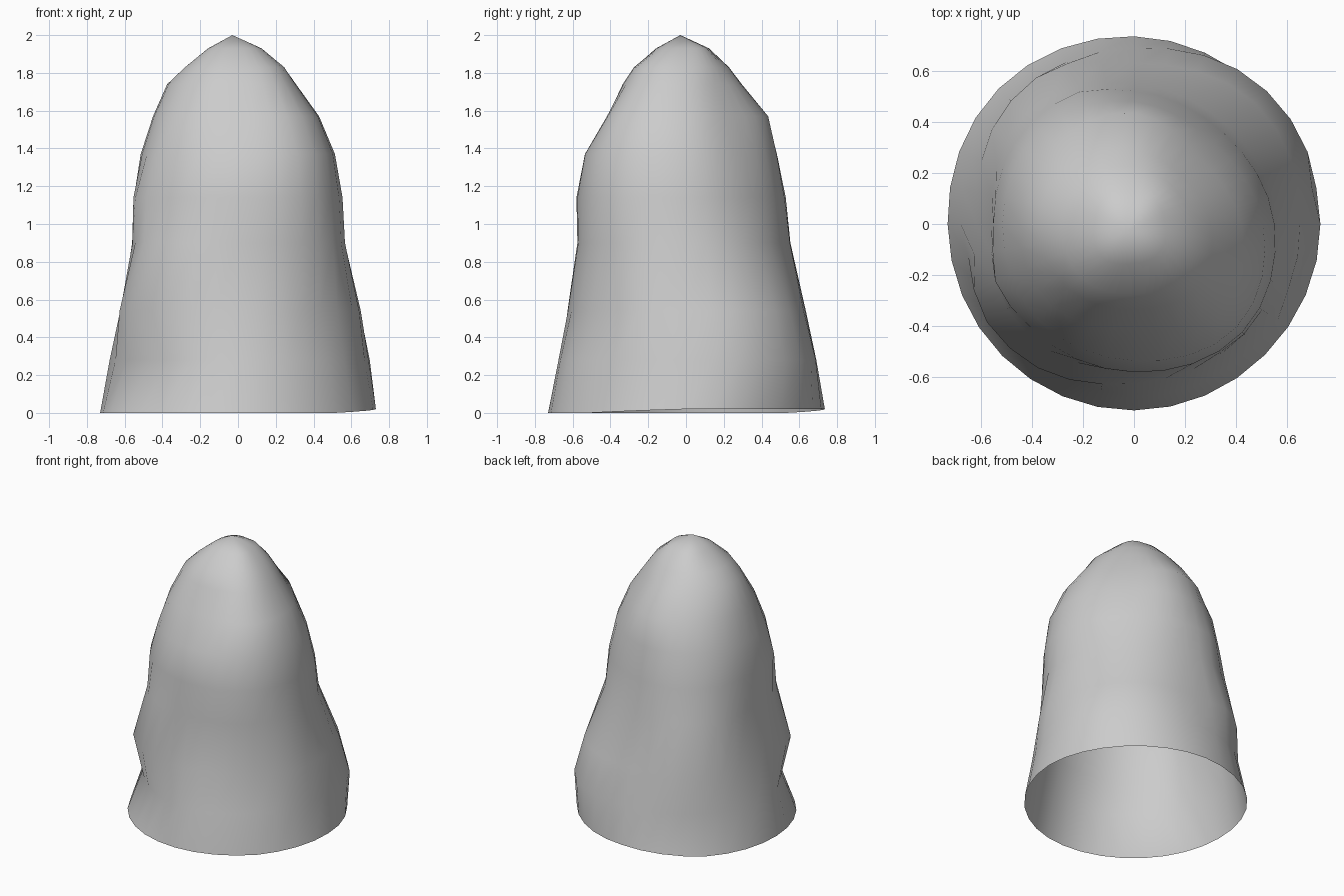
import bpy, bmesh, math

if "Cube" in bpy.data.objects:
    bpy.data.objects.remove(bpy.data.objects["Cube"])

SEGMENTS = 32
# Height of each ring, then its radius at 0, 45, 90 ... 315 degrees
RINGS = [
    (0.00, (.73, .72, .735, .75, .73, .73, .73, .725)),
    (0.28, (.69, .735, .69, .69, .68, .63, .675, .675)),
    (0.54, (.65, .67, .63, .68, .615, .685, .625, .615)),
    (0.90, (.565, .53, .55, .605, .56, .60, .575, .61)),
    (1.14, (.55, .50, .52, .565, .55, .57, .58, .60)),
    (1.37, (.505, .445, .48, .52, .515, .53, .535, .57)),
    (1.57, (.42, .365, .435, .44, .45, .455, .415, .48)),
    (1.74, (.30, .265, .29, .34, .375, .36, .335, .35)),
    (1.83, (.235, .21, .225, .255, .28, .295, .275, .29)),
    (1.93, (.12, .125, .115, .15, .155, .18, .155, .15)),
]
# Small local swellings and dents: ring, angle, amount
BUMPS = [
    (1, 22, .02), (1, 203, -.015), (2, 205, .03), (2, 115, .025), (2, 338, .025),
    (4, 204, .03), (4, 112, .015), (3, 204, .01),
]


def smooth_radius(samples, turn):
    """Closed Catmull-Rom curve through the radius samples."""
    n = len(samples)
    i, t = int(turn * n), (turn * n) % 1
    a, b, c, d = (samples[(i + k) % n] for k in (-1, 0, 1, 2))
    return b + 0.5 * t * (c - a + t * (2*a - 5*b + 4*c - d + t * (3*(b - c) + d - a)))


def bump(level, degrees):
    """Sum of the local swellings that reach this point."""
    return sum(amount * math.exp(-((degrees - angle) / 13) ** 2)
               for ring, angle, amount in BUMPS if ring == level)


# Hollow mound, open at the bottom
bm = bmesh.new()
rings = []
for level, (z, samples) in enumerate(RINGS):
    ring = []
    for s in range(SEGMENTS):
        a = math.tau * s / SEGMENTS
        r = smooth_radius(samples, s / SEGMENTS) + bump(level, math.degrees(a))
        # the rim lifts slightly at the back right
        lift = 0.02 * max(0, min(1, math.cos(a) + math.sin(a))) if z == 0 else 0
        ring.append(bm.verts.new((r * math.cos(a), r * math.sin(a), z + lift)))
    rings.append(ring)
for low, high in zip(rings, rings[1:]):
    for s in range(SEGMENTS):
        n = (s + 1) % SEGMENTS
        bm.faces.new((low[s], low[n], high[n], high[s]))

# Pointed tip
tip = bm.verts.new((-0.03, -0.03, 2))
for s in range(SEGMENTS):
    bm.faces.new((rings[-1][s], rings[-1][(s + 1) % SEGMENTS], tip))

for f in bm.faces:
    f.smooth = True
mesh = bpy.data.meshes.new("mound_shell")
bm.to_mesh(mesh)
bm.free()
bpy.context.collection.objects.link(bpy.data.objects.new("mound_shell", mesh))
